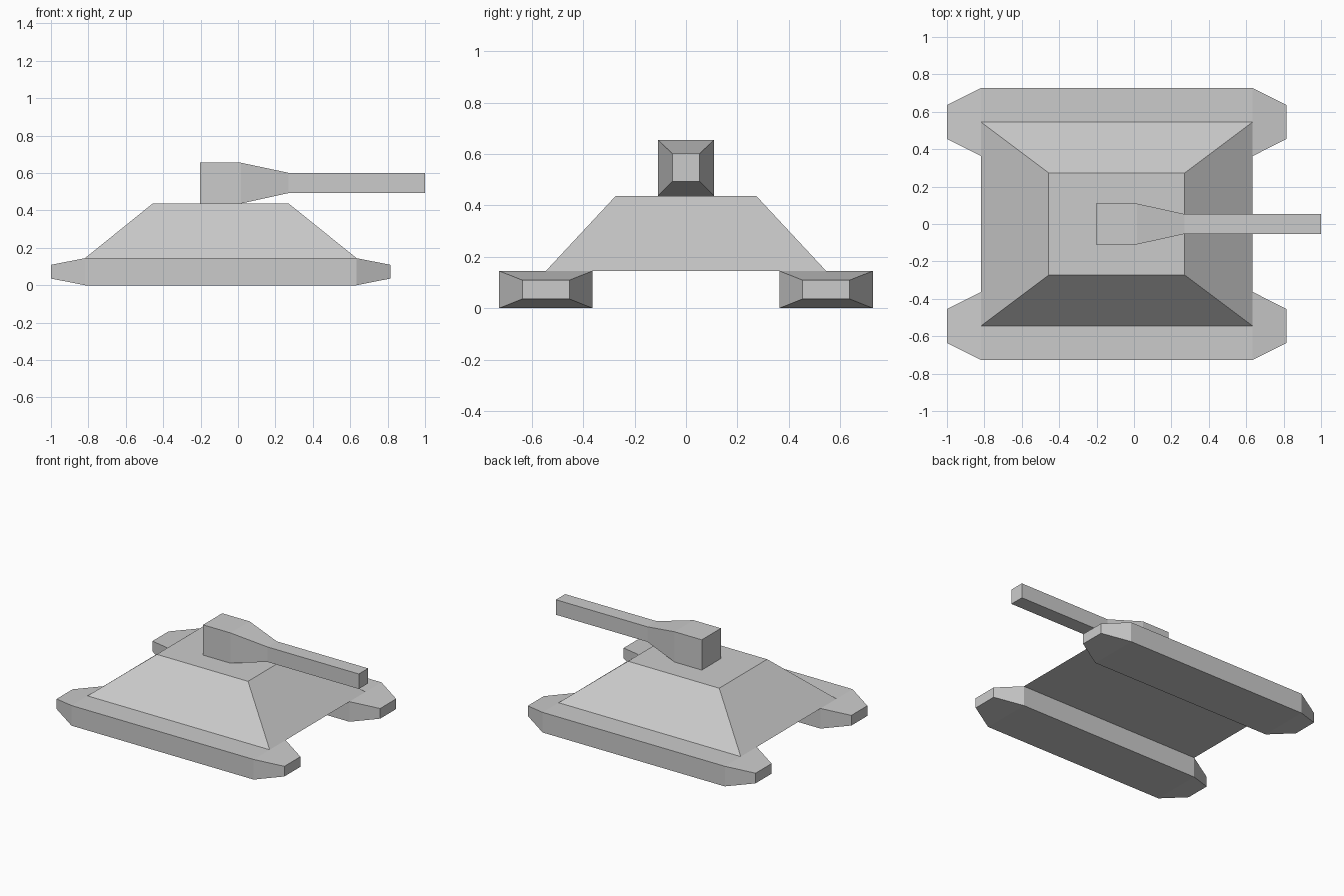
import bpy, bmesh

if "Cube" in bpy.data.objects:
    bpy.data.objects.remove(bpy.data.objects["Cube"])


def loft(name, rings):
    """Skin a list of four-cornered rings and cap both ends."""
    bm = bmesh.new()
    loops = [[bm.verts.new(p) for p in ring] for ring in rings]
    for a, b in zip(loops, loops[1:]):
        for i in range(4):
            j = (i + 1) % 4
            bm.faces.new((a[i], a[j], b[j], b[i]))
    bm.faces.new(loops[0])
    bm.faces.new(loops[-1])
    bmesh.ops.recalc_face_normals(bm, faces=bm.faces[:])
    mesh = bpy.data.meshes.new(name)
    bm.to_mesh(mesh)
    bm.free()
    obj = bpy.data.objects.new(name, mesh)
    bpy.context.collection.objects.link(obj)
    return obj


def x_ring(x, y, half_y, z0, z1):
    return [(x, y - half_y, z0), (x, y + half_y, z0),
            (x, y + half_y, z1), (x, y - half_y, z1)]


def z_ring(z, x0, x1, half_y):
    return [(x0, -half_y, z), (x1, -half_y, z),
            (x1, half_y, z), (x0, half_y, z)]


# Tracks: long boxes with tapered ends
for side, y in (("right", -0.545), ("left", 0.545)):
    loft(f"{side}_track", [
        x_ring(-1.0, y, 0.091, 0.036, 0.109),
        x_ring(-0.818, y, 0.182, 0.0, 0.145),
        x_ring(0.634, y, 0.182, 0.0, 0.145),
        x_ring(0.815, y, 0.091, 0.036, 0.109),
    ])

# Hull: truncated pyramid resting on the tracks
loft("hull", [
    z_ring(0.145, -0.818, 0.634, 0.545),
    z_ring(0.437, -0.456, 0.271, 0.273),
])

# Turret block narrowing into the gun barrel
loft("turret_and_gun", [
    x_ring(-0.202, 0, 0.109, 0.437, 0.655),
    x_ring(0.016, 0, 0.109, 0.437, 0.655),
    x_ring(0.271, 0, 0.053, 0.493, 0.601),
    x_ring(1.0, 0, 0.053, 0.493, 0.601),
])
